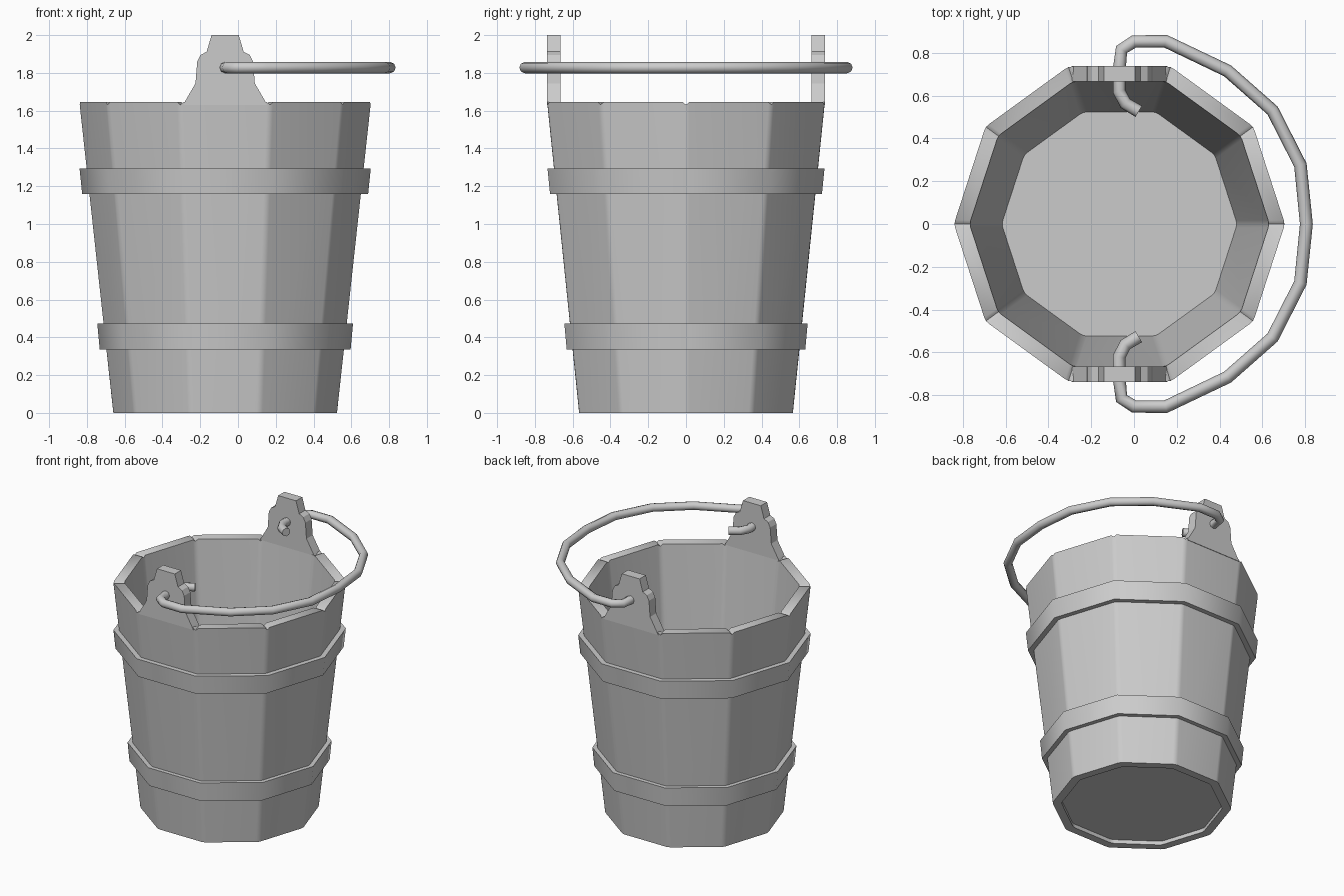
import bpy, bmesh
from math import cos, sin, radians
from mathutils import Vector

if "Cube" in bpy.data.objects:
    bpy.data.objects.remove(bpy.data.objects["Cube"])

CX = -0.068          # bucket axis
SIDES = 10


def finish(name, bm, angle=None):
    bmesh.ops.recalc_face_normals(bm, faces=bm.faces)
    me = bpy.data.meshes.new(name)
    bm.to_mesh(me)
    bm.free()
    ob = bpy.data.objects.new(name, me)
    bpy.context.collection.objects.link(ob)
    if angle:
        smooth(ob, angle)
    return ob


def smooth(ob, angle):
    bpy.ops.object.select_all(action='DESELECT')
    ob.select_set(True)
    bpy.context.view_layer.objects.active = ob
    bpy.ops.object.shade_smooth_by_angle(angle=radians(angle))


def corner(r, z, k):
    a = radians(36 * k)
    return Vector((CX + r * cos(a), r * sin(a), z))


def plain_ring(r, z):
    return [corner(r, z, k) for k in range(SIDES)]


def stave_ring(r, z, notch=0.0):
    # each seam gets two stave edges and a (lowered) joint between them
    pts = []
    for k in range(SIDES):
        p, a, b = (corner(r, z, k + d) for d in (0, -1, 1))
        pts += [p + (a - p).normalized() * 0.018,
                corner(r - 0.003, z - notch, k),
                p + (b - p).normalized() * 0.018]
    return pts


def loft(name, rings, closed=True, angle=None):
    # closed: last ring joins the first; otherwise both ends are capped
    bm = bmesh.new()
    vs = [[bm.verts.new(p) for p in ring] for ring in rings]
    n = len(vs[0])
    for i in range(len(vs) if closed else len(vs) - 1):
        a, b = vs[i], vs[(i + 1) % len(vs)]
        for j in range(n):
            bm.faces.new((a[j], a[(j + 1) % n], b[(j + 1) % n], b[j]))
    if not closed:
        bm.faces.new(vs[0])
        bm.faces.new(vs[-1])
    return finish(name, bm, angle)


# Stave wall
loft("bucket_wall", [stave_ring(0.595, 0), stave_ring(0.773, 1.645, 0.014),
                     stave_ring(0.70, 1.645, 0.014), stave_ring(0.535, 0)], angle=40)

# Floor board, slightly recessed underneath
loft("bucket_floor", [plain_ring(0.54, 0.03), plain_ring(0.553, 0.15)], closed=False)

# Hoops
for name, z0, z1, r0, r1 in (("lower_hoop", 0.335, 0.472, 0.664, 0.677),
                             ("upper_hoop", 1.16, 1.295, 0.757, 0.771)):
    loft(name, [plain_ring(r0, z0), plain_ring(r1, z1),
                plain_ring(r1 - 0.06, z1), plain_ring(r0 - 0.06, z0)], angle=40)

# Handle ears: half outline mirrored about the bucket axis
half = [(0.222, 1.63), (0.212, 1.65), (0.157, 1.745), (0.148, 1.86),
        (0.13, 1.895), (0.098, 1.912), (0.072, 2.0)]
outline = [(CX + x, z) for x, z in half] + [(CX - x, z) for x, z in reversed(half)]
for name, s in (("front_ear", -1), ("back_ear", 1)):
    loft(name, [[(x, s * y, z) for x, z in outline] for y in (0.665, 0.737)], closed=False)

# Bail handle, lying level with hooked ends through the ears
side = [(0.022, 0.526), (-0.04, 0.563), (-0.07, 0.62), (-0.068, 0.73), (-0.058, 0.815),
        (0.0, 0.852), (0.148, 0.853), (0.437, 0.715), (0.647, 0.53), (0.777, 0.275)]
path = side + [(0.805, 0)] + [(x, -y) for x, y in reversed(side)]
cu = bpy.data.curves.new("handle", 'CURVE')
cu.dimensions = '3D'
cu.bevel_depth = 0.03
cu.bevel_resolution = 2
cu.use_fill_caps = True
sp = cu.splines.new('POLY')
sp.points.add(len(path) - 1)
for p, (x, y) in zip(sp.points, path):
    p.co = (x, y, 1.828, 1)
handle = bpy.data.objects.new("handle", cu)
bpy.context.collection.objects.link(handle)
bpy.ops.object.select_all(action='DESELECT')
handle.select_set(True)
bpy.context.view_layer.objects.active = handle
bpy.ops.object.convert(target='MESH')
smooth(bpy.context.view_layer.objects.active, 50)
